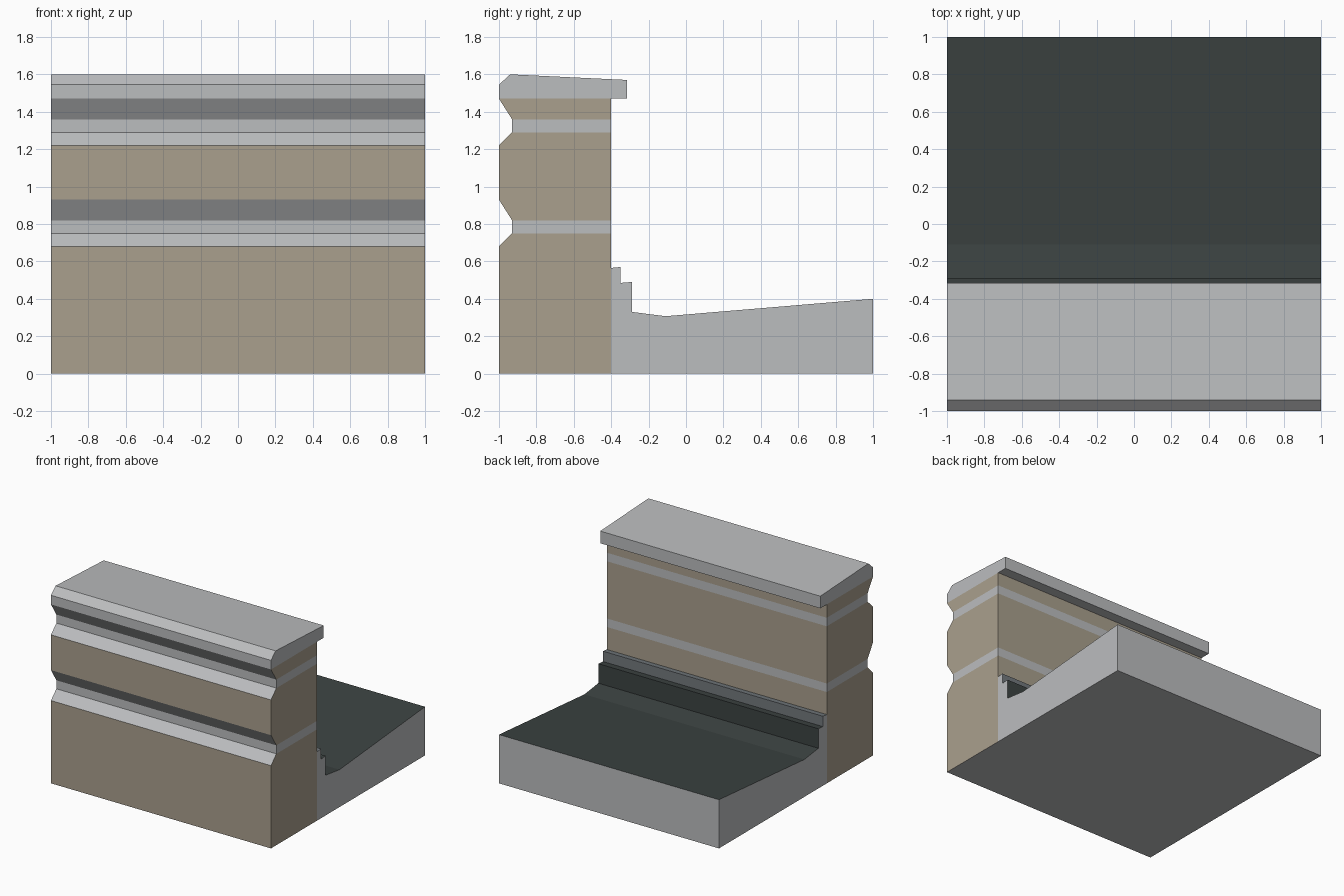
import bpy
import bmesh

cube = bpy.data.objects.get("Cube")
if cube:
    bpy.data.objects.remove(cube)


def make_material(name, rgb):
    mat = bpy.data.materials.new(name)
    mat.use_nodes = True
    colour = (*rgb, 1)
    mat.diffuse_color = colour
    mat.node_tree.nodes["Principled BSDF"].inputs["Base Color"].default_value = colour
    return mat


stone = make_material("pale grey stone", (0.50, 0.51, 0.52))
render = make_material("sandy render", (0.40, 0.35, 0.27))
membrane = make_material("dark roof membrane", (0.045, 0.056, 0.054))
flashing = make_material("slate grey flashing", (0.17, 0.19, 0.205))


def extrude_profile(name, profile, materials, rule=None):
    """Sweep a (y, z) outline across the full width; rule picks face colours."""
    bm = bmesh.new()
    face = bm.faces.new([bm.verts.new((-1, y, z)) for y, z in profile])
    swept = bmesh.ops.extrude_face_region(bm, geom=[face], use_keep_orig=True)
    new_verts = [g for g in swept["geom"] if isinstance(g, bmesh.types.BMVert)]
    bmesh.ops.translate(bm, verts=new_verts, vec=(2, 0, 0))
    bmesh.ops.recalc_face_normals(bm, faces=bm.faces)
    bm.normal_update()
    if rule:
        for f in bm.faces:
            f.material_index = rule(f.normal, f.calc_center_median())
    mesh = bpy.data.meshes.new(name)
    bm.to_mesh(mesh)
    bm.free()
    for mat in materials:
        mesh.materials.append(mat)
    obj = bpy.data.objects.new(name, mesh)
    bpy.context.collection.objects.link(obj)
    return obj


FRONT, RECESS, BACK = -1.0, -0.93, -0.40


# Rendered wall courses: bevelled groove faces and the underside are stone
def wall_rule(n, c):
    sloped = abs(n.y) > 0.2 and abs(n.z) > 0.2
    return 1 if sloped or n.z < -0.9 else 0


wall = [render, stone]
extrude_profile("lower_wall", [(FRONT, 0), (FRONT, 0.68), (RECESS, 0.75),
                               (BACK, 0.75), (BACK, 0)], wall, wall_rule)
extrude_profile("middle_wall", [(RECESS, 0.82), (FRONT, 0.93), (FRONT, 1.22),
                                (RECESS, 1.29), (BACK, 1.29), (BACK, 0.82)], wall, wall_rule)
extrude_profile("upper_wall", [(RECESS, 1.36), (FRONT, 1.47), (BACK, 1.47),
                               (BACK, 1.36)], wall, wall_rule)

# Stone bands running through the wall at each groove
for name, low in (("lower_band", 0.75), ("upper_band", 1.29)):
    high = low + 0.07
    extrude_profile(name, [(RECESS, low), (RECESS, high), (BACK, high), (BACK, low)], [stone])

# Sloping coping that overhangs the back
extrude_profile("coping", [(FRONT, 1.47), (FRONT, 1.545), (-0.94, 1.60),
                           (-0.315, 1.57), (-0.315, 1.47)], [stone])


# Roof slab with stepped upstand, waterproofed on its upper side
def roof_rule(n, c):
    if abs(n.x) > 0.5 or n.z < -0.5 or c.y > 0.9 or c.y < BACK + 0.01:
        return 0
    return 2 if c.z > 0.5 else 1


extrude_profile("roof_slab", [(BACK, 0), (BACK, 0.565), (-0.35, 0.57), (-0.35, 0.485),
                              (-0.29, 0.49), (-0.29, 0.33), (-0.11, 0.307),
                              (1, 0.40), (1, 0)], [stone, membrane, flashing], roof_rule)
